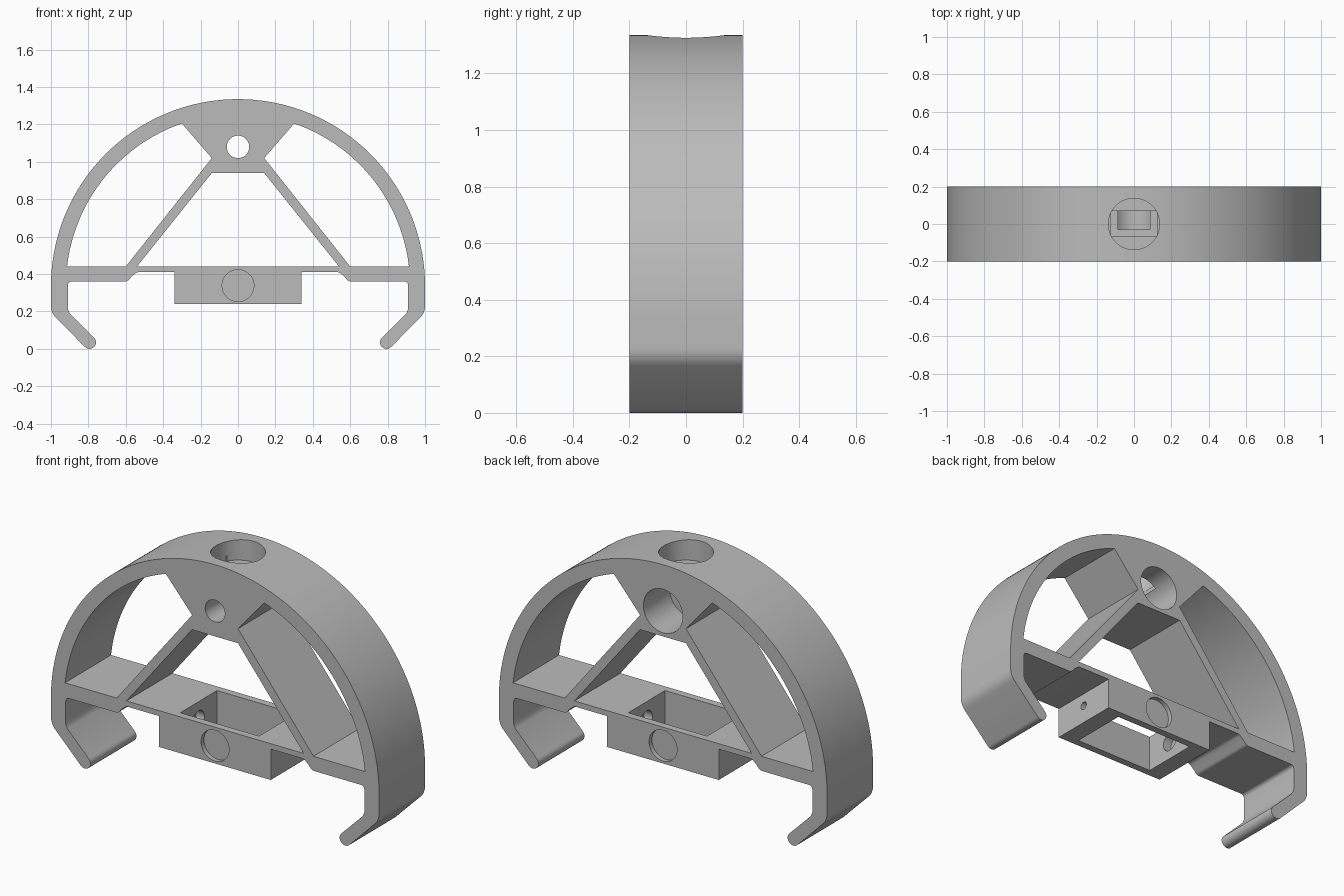
import bpy, bmesh, math
from mathutils import Matrix, Vector

cube = bpy.data.objects.get("Cube")
if cube:
    bpy.data.objects.remove(cube, do_unlink=True)

DEPTH = 0.2           # half depth of the frame
CZ = 0.335            # centre height of the arch
R_IN = 0.92           # inner radius of the arch

grey = bpy.data.materials.new("plain grey")
grey.use_nodes = True
colour = (0.5, 0.5, 0.5, 1)
grey.diffuse_color = colour
grey.node_tree.nodes["Principled BSDF"].inputs["Base Color"].default_value = colour


def arc(cx, cz, r, a0, a1, n):
    angles = [math.radians(a0 + (a1 - a0) * i / n) for i in range(n + 1)]
    return [(cx + r * math.cos(a), cz + r * math.sin(a)) for a in angles]


def mirrored(points):
    return [(-x, z) for x, z in reversed(points)]


def finish(bm, name):
    bmesh.ops.recalc_face_normals(bm, faces=bm.faces)
    mesh = bpy.data.meshes.new(name)
    bm.to_mesh(mesh)
    bm.free()
    mesh.materials.append(grey)
    obj = bpy.data.objects.new(name, mesh)
    bpy.context.collection.objects.link(obj)
    return obj


def prism(name, points, half):
    """Extrude an x-z outline along y."""
    bm = bmesh.new()
    face = bm.faces.new([bm.verts.new((x, -half, z)) for x, z in points])
    ext = bmesh.ops.extrude_face_region(bm, geom=[face])
    verts = [v for v in ext["geom"] if isinstance(v, bmesh.types.BMVert)]
    bmesh.ops.translate(bm, verts=verts, vec=(0, 2 * half, 0))
    return finish(bm, name)


def rod(name, start, end, radius):
    """Cylinder between two points."""
    a, b = Vector(start), Vector(end)
    turn = (b - a).to_track_quat("Z", "Y").to_matrix().to_4x4()
    bm = bmesh.new()
    bmesh.ops.create_cone(bm, cap_ends=True, segments=64, radius1=radius, radius2=radius,
                          depth=(b - a).length, matrix=Matrix.Translation((a + b) / 2) @ turn)
    return finish(bm, name)


def box(name, low, high):
    a, b = Vector(low), Vector(high)
    bm = bmesh.new()
    bmesh.ops.create_cube(bm, size=1, matrix=Matrix.Translation((a + b) / 2)
                          @ Matrix.Diagonal((*(b - a), 1)))
    return finish(bm, name)


# Outline: block, stepped shelf, hook and arch
half = [(0.34, 0.24), (0.34, 0.41)]
half += arc(0.53, 0.38, 0.03, 90, 45, 4)
half += [(0.57, 0.385)]
half += arc(0.605, 0.39, 0.03, 225, 270, 4)
half += arc(0.89, 0.34, 0.02, 90, 0, 5)
half += [(0.91, 0.215), (0.9, 0.19)]
half += arc(0.794, 0.035, 0.035, 135, 315, 14)
half += arc(0.91, 0.23, 0.09, -45, 0, 10)
half += arc(0, CZ, 1, 0, 90, 64)
frame = prism("arch_frame", half + mirrored(half[:-1]), DEPTH)

# Windows either side of the struts and between them
window = [(0.60, 0.44)]
window += arc(0, CZ, R_IN, math.degrees(math.asin((0.44 - CZ) / R_IN)),
              math.degrees(math.acos(0.30 / R_IN)), 48)
window += [(0.14, 1.02)]
centre = [(0.54, 0.44), (0.14, 0.94)]
cutters = [prism("left_window", window, 0.3),
           prism("right_window", mirrored(window), 0.3),
           prism("centre_window", centre + mirrored(centre), 0.3)]

# Hub: small front hole, wide rear bore, top well and slot
cutters += [rod("front_hole", (0, -0.3, 1.08), (0, 0.1, 1.08), 0.06),
            rod("rear_bore", (0, -0.03, 1.08), (0, 0.3, 1.08), 0.12),
            rod("top_well", (0, 0, 1.22), (0, 0, 1.5), 0.137),
            box("top_slot", (-0.122, -0.065, 1.165), (0.122, 0.07, 1.25))]

# Block: open pocket, round face recesses, stepped end holes
cutters.append(box("pocket", (-0.24, -0.16, 0.1), (0.24, 0.16, 0.5)))
cutters.append(rod("end_holes", (-0.4, 0, 0.34), (0.4, 0, 0.34), 0.022))
for s in (-1, 1):
    cutters.append(rod("face_recess", (0, s * 0.175, 0.338), (0, s * 0.3, 0.338), 0.085))
    cutters.append(rod("end_counterbore", (s * 0.2, 0, 0.34), (s * 0.29, 0, 0.34), 0.05))

bpy.ops.object.select_all(action="DESELECT")
bpy.context.view_layer.objects.active = frame
frame.select_set(True)
for cutter in cutters:
    cutter.hide_render = True
    mod = frame.modifiers.new(cutter.name, "BOOLEAN")
    mod.operation = "DIFFERENCE"
    mod.solver = "EXACT"
    mod.object = cutter
    bpy.ops.object.modifier_apply(modifier=mod.name)
    bpy.data.objects.remove(cutter, do_unlink=True)

bpy.ops.object.shade_smooth_by_angle(angle=math.radians(25))
